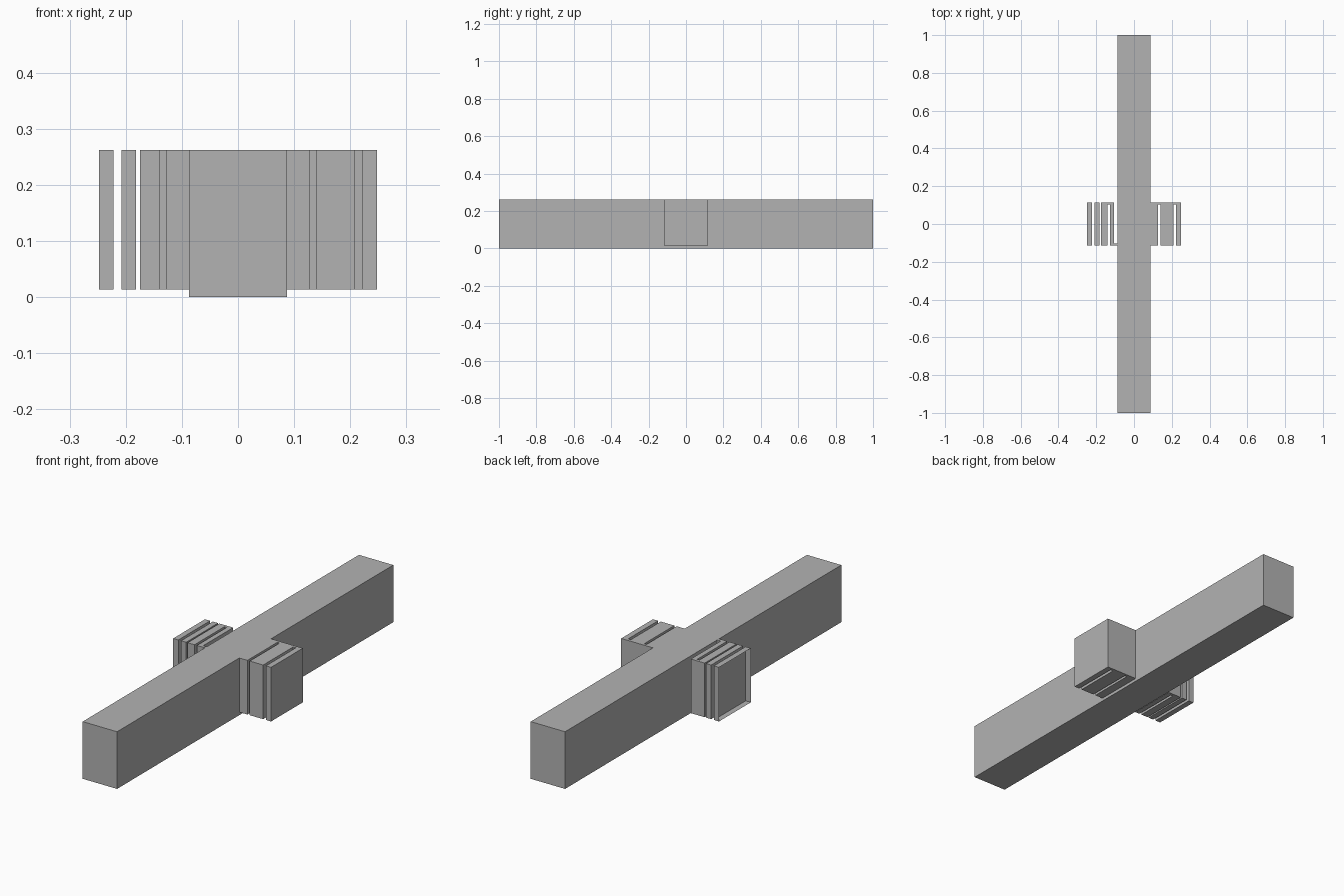
import bpy
import bmesh

cube = bpy.data.objects.get("Cube")
if cube:
    bpy.data.objects.remove(cube, do_unlink=True)

grey = bpy.data.materials.new("plain grey")
grey.use_nodes = True
colour = (0.45, 0.45, 0.45, 1)
grey.diffuse_color = colour
grey.node_tree.nodes["Principled BSDF"].inputs["Base Color"].default_value = colour

TOP = 0.262      # shared top height
LOW = 0.014      # underside of the side blocks
HALF = 0.115     # half depth of the side blocks
WEB = 0.102      # inner face of the thin joining webs
SIDE = 0.087     # half width of the beam


def extrude_plan(name, outline, bottom, open_left=False):
    """Raise a plan outline to the shared top, optionally without its -x face."""
    bm = bmesh.new()
    base = bm.faces.new([bm.verts.new((x, y, bottom)) for x, y in outline])
    raised = bmesh.ops.extrude_face_region(bm, geom=[base], use_keep_orig=True)
    for item in raised["geom"]:
        if isinstance(item, bmesh.types.BMVert):
            item.co.z = TOP
    bmesh.ops.recalc_face_normals(bm, faces=bm.faces)
    if open_left:
        left = [f for f in bm.faces if f.normal.x < -0.9]
        bmesh.ops.delete(bm, geom=left, context="FACES")
    mesh = bpy.data.meshes.new(name)
    bm.to_mesh(mesh)
    bm.free()
    mesh.materials.append(grey)
    obj = bpy.data.objects.new(name, mesh)
    bpy.context.collection.objects.link(obj)
    return obj


def rectangle(x0, x1, half):
    return [(x0, -half), (x1, -half), (x1, half), (x0, half)]


def comb(teeth):
    """Front edge of teeth separated by slots that stop at the rear web."""
    points = []
    for i, (x0, x1) in enumerate(teeth):
        if i:
            points += [(teeth[i - 1][1], WEB), (x0, WEB)]
        points += [(x0, -HALF), (x1, -HALF)]
    return points


# Long central beam
extrude_plan("beam", rectangle(-SIDE, SIDE, 1), 0)

# Left block, slotted from the front
left_teeth = [(SIDE, 0.128), (0.14, 0.208), (0.222, 0.248)]
extrude_plan("left_slotted_block",
             comb(left_teeth) + [(0.248, HALF), (SIDE, HALF)], LOW)

# Right block, folded back and forth and joined to the beam by a front web
right_teeth = [(-0.175, -0.14), (-0.128, -SIDE)]
extrude_plan("right_folded_block",
             comb(right_teeth) + [(-SIDE, -WEB), (-0.105, -WEB),
                                  (-0.105, HALF), (-0.175, HALF)], LOW)

# Separate plates beyond the right block; the outer one is an open tray
extrude_plan("right_inner_plate", rectangle(-0.208, -0.182, HALF), LOW)
extrude_plan("right_outer_tray", rectangle(-0.248, -0.222, HALF), LOW, open_left=True)
